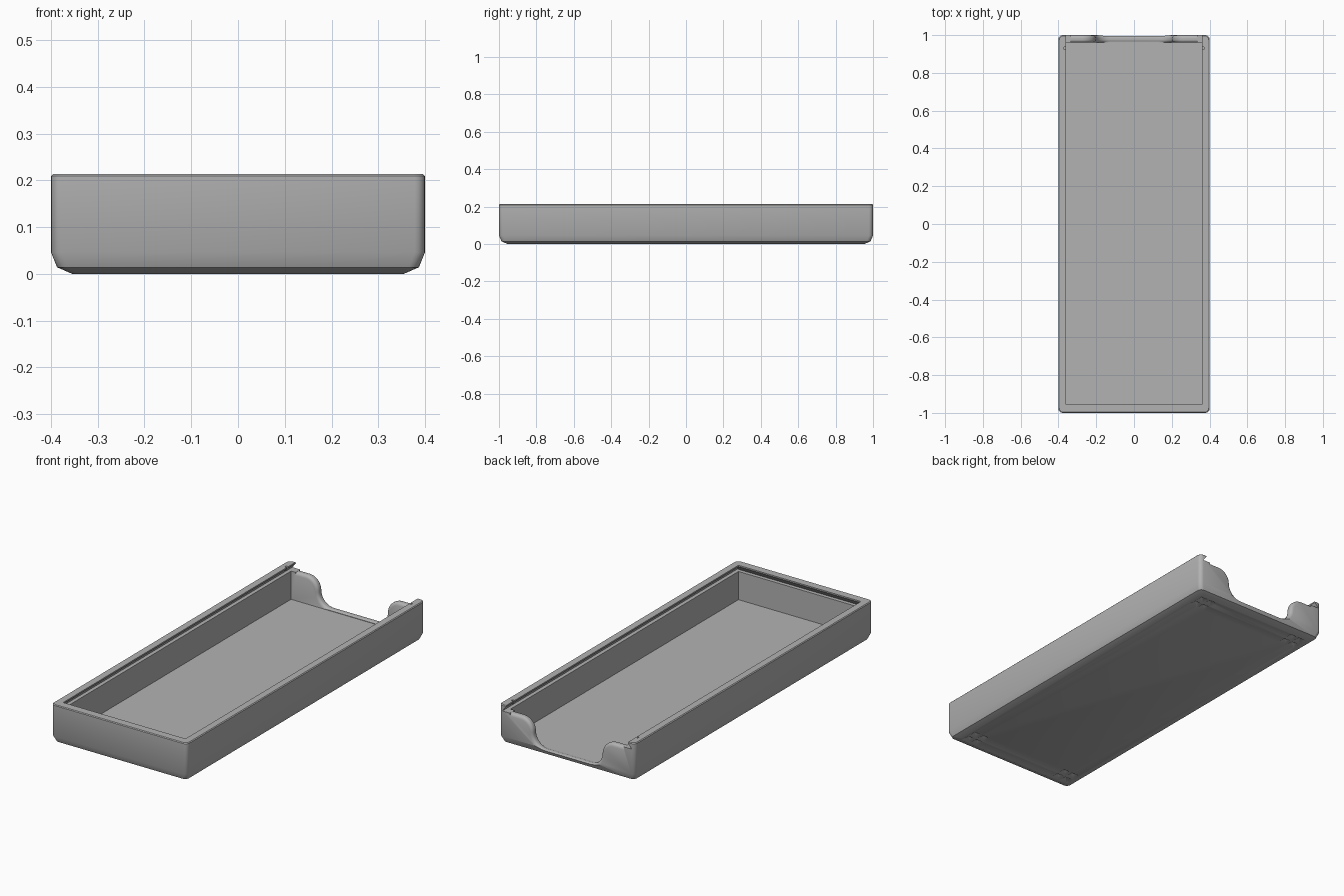
import bpy, bmesh
from math import sin, cos, pi, sqrt, radians

old = bpy.data.objects.get("Cube")
if old:
    bpy.data.objects.remove(old, do_unlink=True)

grey = bpy.data.materials.new("plain grey")
grey.use_nodes = True
grey.diffuse_color = (0.45, 0.45, 0.45, 1)
grey.node_tree.nodes["Principled BSDF"].inputs["Base Color"].default_value = (0.45, 0.45, 0.45, 1)

W, L, H = 0.4, 1.0, 0.213        # half width, half length, height
IN, BACK, FRONT = 0.36, 0.96, -0.955   # cavity limits
FLOOR, LEDGE = 0.03, 0.18


def loft(name, rings):
    """Closed solid through rings of equal point count."""
    bm = bmesh.new()
    vr = [[bm.verts.new(p) for p in r] for r in rings]
    n = len(vr[0])
    for a, b in zip(vr, vr[1:]):
        for i in range(n):
            j = (i + 1) % n
            bm.faces.new((a[i], a[j], b[j], b[i]))
    bm.faces.new(vr[0][::-1])
    bm.faces.new(vr[-1])
    bmesh.ops.recalc_face_normals(bm, faces=bm.faces)
    me = bpy.data.meshes.new(name)
    bm.to_mesh(me)
    bm.free()
    me.materials.append(grey)
    ob = bpy.data.objects.new(name, me)
    bpy.context.collection.objects.link(ob)
    return ob


def rect(x, y0, y1, z):
    return [(-x, y0, z), (x, y0, z), (x, y1, z), (-x, y1, z)]


def rounded_rect(inset, z, r=0.022, seg=4):
    pts = []
    for k, (sx, sy) in enumerate([(1, 1), (-1, 1), (-1, -1), (1, -1)]):
        for i in range(seg + 1):
            a = (k + i / seg) * pi / 2
            pts.append((sx * (W - inset - r) + r * cos(a),
                        sy * (L - inset - r) + r * sin(a), z))
    return pts


def cut(ob, cutter):
    m = ob.modifiers.new("cut", "BOOLEAN")
    m.operation, m.solver, m.object = "DIFFERENCE", "EXACT", cutter
    bpy.context.view_layer.objects.active = ob
    bpy.ops.object.modifier_apply(modifier=m.name)
    bpy.data.objects.remove(cutter, do_unlink=True)


# Outer shell with rolled bottom edge and softened rim
tray = loft("tray", [rounded_rect(i, z) for i, z in
                     [(0.045, 0), (0.013, 0.014), (0, 0.046), (0, H - 0.004), (0.004, H)]])

# Storage cavity
cut(tray, loft("cavity_cutter", [rect(IN, FRONT, BACK, FLOOR), rect(IN, FRONT, BACK, 0.19)]))

# Dovetail track for a sliding lid, open at the back
cut(tray, loft("lid_track_cutter", [rect(IN + 0.02, FRONT - 0.02, 1.1, LEDGE),
                                    rect(IN, FRONT, 1.1, 0.206),
                                    rect(IN, FRONT, 1.1, 0.3)]))


# Finger scoop in the back wall, with rounded lips on both sides
def scoop_ring(y, d):
    half, steps = [], 10
    for i in range(steps + 1):
        a = i / steps * pi / 2
        half.append((0.13 + (0.0725 + d) * sin(a), 0.108 - (0.0725 + d) * cos(a)))
    for i in range(1, steps + 1):
        a = i / steps * pi / 2
        r = 0.0715 - d
        half.append((0.274 - r * cos(a), 0.108 + r * sin(a)))
    half += [(0.335, 0.1795 - d), (0.335, 0.3)]
    low = FLOOR + 0.002 if y < 0.98 else 0
    pts = half + [(-x, z) for x, z in reversed(half)]
    return [(x, y, max(z, low)) for x, z in pts]


R = 0.016
lip = [(R * i / 5, R - sqrt(R * R - (R - R * i / 5) ** 2)) for i in range(6)]
sections = [(BACK - 0.005, R)] + [(BACK + e, d) for e, d in lip]
sections += [(L - e, d) for e, d in reversed(lip)] + [(L + 0.02, R)]
cut(tray, loft("scoop_cutter", [scoop_ring(y, d) for y, d in sections]))

# Small lid-catch holes through the rails
for s in (-1, 1):
    hole = [[(s * 0.366 + 0.007 * cos(k * pi / 6), 0.93 + 0.007 * sin(k * pi / 6), z)
             for k in range(12)] for z in (0.19, 0.25)]
    cut(tray, loft("catch_cutter", hole))

# Foot pockets: two by two pyramid recesses near each corner
for cx in (-0.295, 0.295):
    for cy in (-0.895, 0.895):
        for dx in (-0.026, 0.026):
            for dy in (-0.026, 0.026):
                rings = []
                for h, z in ((0.024, -0.01), (0.024, 0), (0.001, 0.014)):
                    rings.append([(cx + dx + sx * h, cy + dy + sy * h, z)
                                  for sx, sy in ((-1, -1), (1, -1), (1, 1), (-1, 1))])
                cut(tray, loft("foot_cutter", rings))

bpy.ops.object.select_all(action="DESELECT")
tray.select_set(True)
bpy.context.view_layer.objects.active = tray
bpy.ops.object.shade_smooth_by_angle(angle=radians(32))
